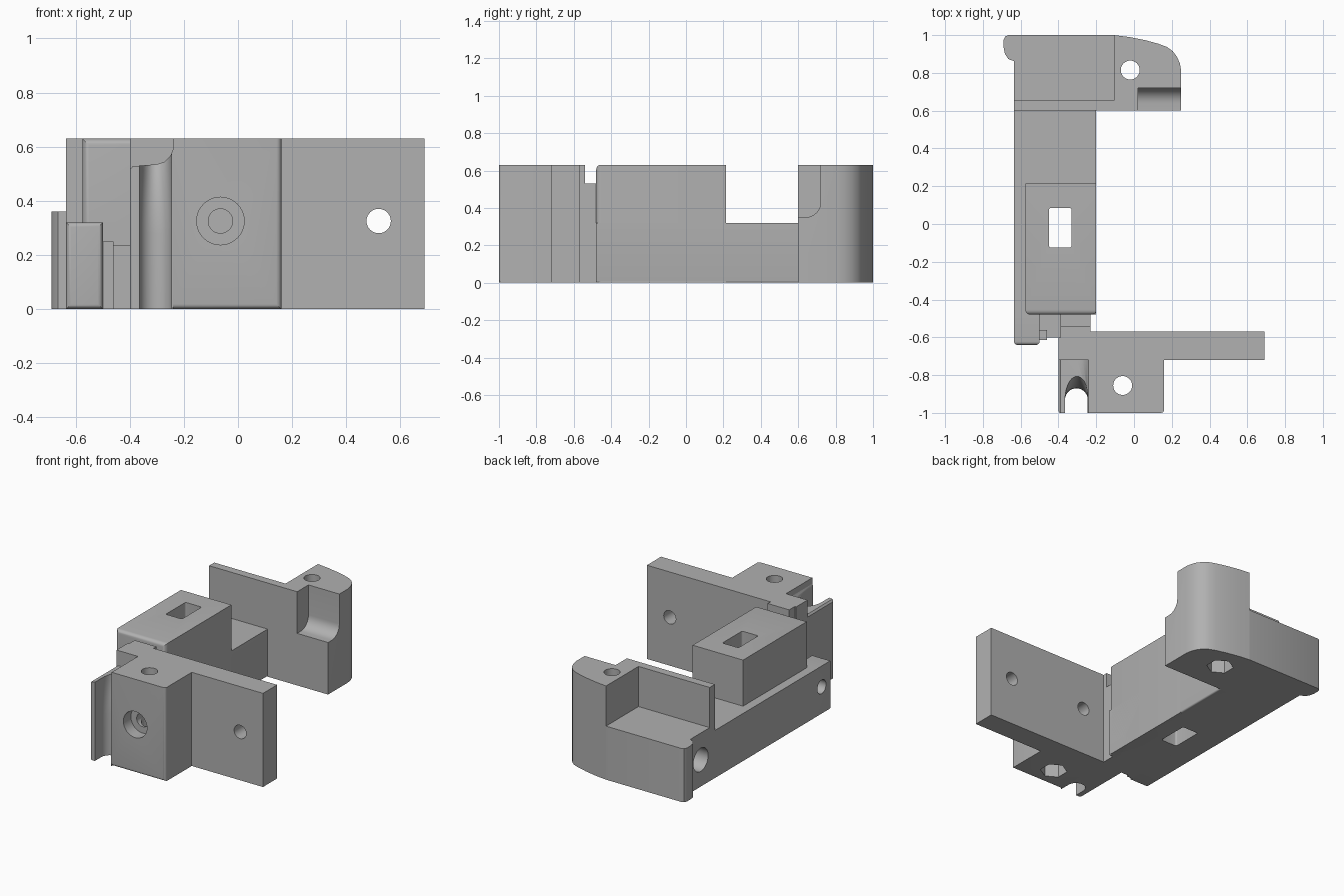
import bpy, bmesh, math
from mathutils import Matrix, Vector

cube = bpy.data.objects.get("Cube")
if cube:
    bpy.data.objects.remove(cube, do_unlink=True)

grey = bpy.data.materials.new("plain grey")
grey.use_nodes = True
COLOUR = (0.44, 0.44, 0.44, 1)
grey.diffuse_color = COLOUR
grey.node_tree.nodes["Principled BSDF"].inputs["Base Color"].default_value = COLOUR
parts = []


def finish(name, bm):
    bmesh.ops.recalc_face_normals(bm, faces=bm.faces)
    mesh = bpy.data.meshes.new(name)
    bm.to_mesh(mesh)
    bm.free()
    mesh.materials.append(grey)
    ob = bpy.data.objects.new(name, mesh)
    bpy.context.collection.objects.link(ob)
    return ob


def prism(name, outline, lo, hi, axis="z", radius=0, rule=None):
    """Extrude an outline along an axis; round the edges that fit the rule."""
    place = {"z": lambda a, b, c: (a, b, c),
             "x": lambda a, b, c: (c, a, b),
             "y": lambda a, b, c: (a, c, b)}[axis]
    bm = bmesh.new()
    low = bm.faces.new([bm.verts.new(place(a, b, lo)) for a, b in outline])
    out = bmesh.ops.extrude_face_region(bm, geom=[low])
    move = Vector(place(0, 0, hi - lo))
    for v in out["geom"]:
        if isinstance(v, bmesh.types.BMVert):
            v.co += move
    bmesh.ops.recalc_face_normals(bm, faces=bm.faces)
    if radius:
        edges = [e for e in bm.edges if rule((e.verts[0].co + e.verts[1].co) / 2)]
        bmesh.ops.bevel(bm, geom=edges, offset=radius, segments=5, profile=0.5, affect="EDGES")
    return finish(name, bm)


def box(name, x, y, z, radius=0, rule=None):
    outline = [(x[0], y[0]), (x[1], y[0]), (x[1], y[1]), (x[0], y[1])]
    return prism(name, outline, z[0], z[1], "z", radius, rule)


def rod(centre, radius, length, axis="z", sides=40):
    """Cylinder cutter that is centred on a point."""
    bm = bmesh.new()
    bmesh.ops.create_cone(bm, cap_ends=True, segments=sides, radius1=radius,
                          radius2=radius, depth=length)
    turn = {"z": Matrix(), "x": Matrix.Rotation(math.pi / 2, 4, "Y"),
            "y": Matrix.Rotation(math.pi / 2, 4, "X")}[axis]
    bm.transform(Matrix.Translation(centre) @ turn)
    return finish("cutter", bm)


def carve(ob, *cutters):
    """Subtract the cutters, bake the result and remove the cutters."""
    for c in cutters:
        mod = ob.modifiers.new("cut", "BOOLEAN")
        mod.operation, mod.solver, mod.object = "DIFFERENCE", "EXACT", c
    bpy.context.view_layer.update()
    baked = bpy.data.meshes.new_from_object(
        ob.evaluated_get(bpy.context.evaluated_depsgraph_get()))
    ob.modifiers.clear()
    ob.data = baked
    for c in cutters:
        bpy.data.objects.remove(c, do_unlink=True)
    parts.append(ob)


def screw_hole(x, y):
    """Vertical through hole with a hexagonal nut pocket underneath."""
    return rod((x, y, 0.3), 0.05, 1), rod((x, y, 0), 0.085, 0.2, sides=6)


# Front mounting plate with two cross holes
carve(box("front_plate", (-0.23, 0.69), (-0.72, -0.57), (0, 0.63)),
      *[rod((x, -0.65, 0.325), 0.045, 0.4, "y") for x in (-0.065, 0.52)])

# Front clamp block
carve(box("front_block", (-0.24, 0.16), (-1, -0.72), (0, 0.63), 0.018,
          lambda m: (m.y < -0.99 and m.x > 0.1) or (m.z < 0.01 and m.y < -0.99)),
      *screw_hole(-0.06, -0.855),
      rod((-0.065, -0.8, 0.325), 0.045, 0.6, "y"),
      rod((-0.065, -1, 0.325), 0.088, 0.16, "y"))

# Stepped link between the plate and the arm
carve(box("link_block", (-0.4, -0.23), (-0.72, -0.6), (0, 0.63)))
carve(box("link_tall_step", (-0.39, -0.23), (-0.6, -0.54), (0, 0.63)))
carve(box("link_low_step", (-0.39, -0.23), (-0.54, -0.48), (0, 0.53)))
carve(box("link_web", (-0.5, -0.39), (-0.6, -0.48), (0, 0.235)))
carve(box("link_rib", (-0.5, -0.46), (-0.615, -0.56), (0, 0.25)))


def groove():
    """Upright U-shaped cutter that flares backwards towards its top."""
    bm = bmesh.new()
    rings = []
    for i in range(13):
        t = i / 12
        z = -0.05 if i == 0 else 0.25 + 0.35 * t
        reach = 0.13 * (1 - math.sqrt(1 - min(t * 1.05, 1) ** 2))
        ring = [(-0.365, -1.1)]
        for k in range(17):
            a = math.pi * (1 - k / 16)
            ring.append((-0.305 + 0.06 * math.cos(a),
                         -0.93 + (0.06 + reach) * math.sin(a)))
        ring.append((-0.245, -1.1))
        rings.append([bm.verts.new((x, y, z)) for x, y in ring])
    for a, b in zip(rings, rings[1:]):
        for k in range(len(a)):
            n = (k + 1) % len(a)
            bm.faces.new((a[k], a[n], b[n], b[k]))
    bm.faces.new(rings[0])
    bm.faces.new(rings[-1])
    return finish("cutter", bm)


# Cable hook beside the front block
hook_profile = [(-0.4, 0), (-0.24, 0), (-0.24, 0.59), (-0.25, 0.565), (-0.27, 0.545),
                (-0.3, 0.535), (-0.36, 0.53), (-0.39, 0.527), (-0.4, 0.515)]
carve(prism("cable_hook", hook_profile, -1, -0.72, "y", 0.015,
            lambda m: m.y < -0.99 and m.x < -0.395), groove())

# Long base bar and its forward arm
slot = ((-0.45, -0.33), (-0.125, 0.085), (-0.1, 0.8))


def slot_cutter():
    return box("cutter", *slot, 0.012, lambda m: 0 < m.z < 0.7)


carve(box("base_bar", (-0.635, -0.2), (-0.48, 0.6), (0, 0.32), 0.01,
          lambda m: m.z < 0.01 and m.x > -0.21), slot_cutter())
carve(box("bar_arm", (-0.635, -0.5), (-0.64, -0.48), (0, 0.32), 0.018,
          lambda m: m.y < -0.63),
      rod((-0.6, -0.535, 0.18), 0.046, 0.3, "x"))

# Raised housing with a slot
carve(box("raised_housing", (-0.575, -0.2), (-0.48, 0.215), (0, 0.63), 0.025,
          lambda m: m.y < -0.47), slot_cutter())

# Rear low shelf with a rounded lip, and the thin wall in front of it
shelf = [(-0.635, 0.6), (-0.105, 0.6), (-0.105, 1), (-0.665, 1), (-0.682, 0.993),
         (-0.69, 0.975), (-0.69, 0.935), (-0.683, 0.9), (-0.665, 0.873), (-0.635, 0.862)]
carve(prism("rear_shelf", shelf, 0, 0.36), rod((-0.6, 0.75, 0.18), 0.078, 0.4, "x"))
carve(box("rear_wall", (-0.635, -0.105), (0.6, 0.655), (0.36, 0.63)))

# Rear clamp block with a curved outer corner and a filleted notch
tower = [(-0.105, 0.6), (0.25, 0.6), (0.25, 0.81), (0.243, 0.85), (0.228, 0.885),
         (0.205, 0.915), (0.175, 0.937), (0.13, 0.954), (0.06, 0.973),
         (-0.02, 0.989), (-0.105, 1)]
notch = [(0.5, 0.35)]
for i in range(9):
    a = math.pi / 2 * i / 8
    notch.append((0.64 + 0.08 * math.sin(a), 0.43 - 0.08 * math.cos(a)))
notch += [(0.72, 0.8), (0.5, 0.8)]
carve(prism("rear_block", tower, 0, 0.63), *screw_hole(-0.02, 0.815),
      prism("cutter", notch, 0.02, 0.4, "x"))

# Smooth the curved faces and keep the hard edges
bpy.ops.object.select_all(action="DESELECT")
for ob in parts:
    ob.select_set(True)
bpy.context.view_layer.objects.active = parts[0]
bpy.ops.object.shade_smooth_by_angle(angle=math.radians(30))
